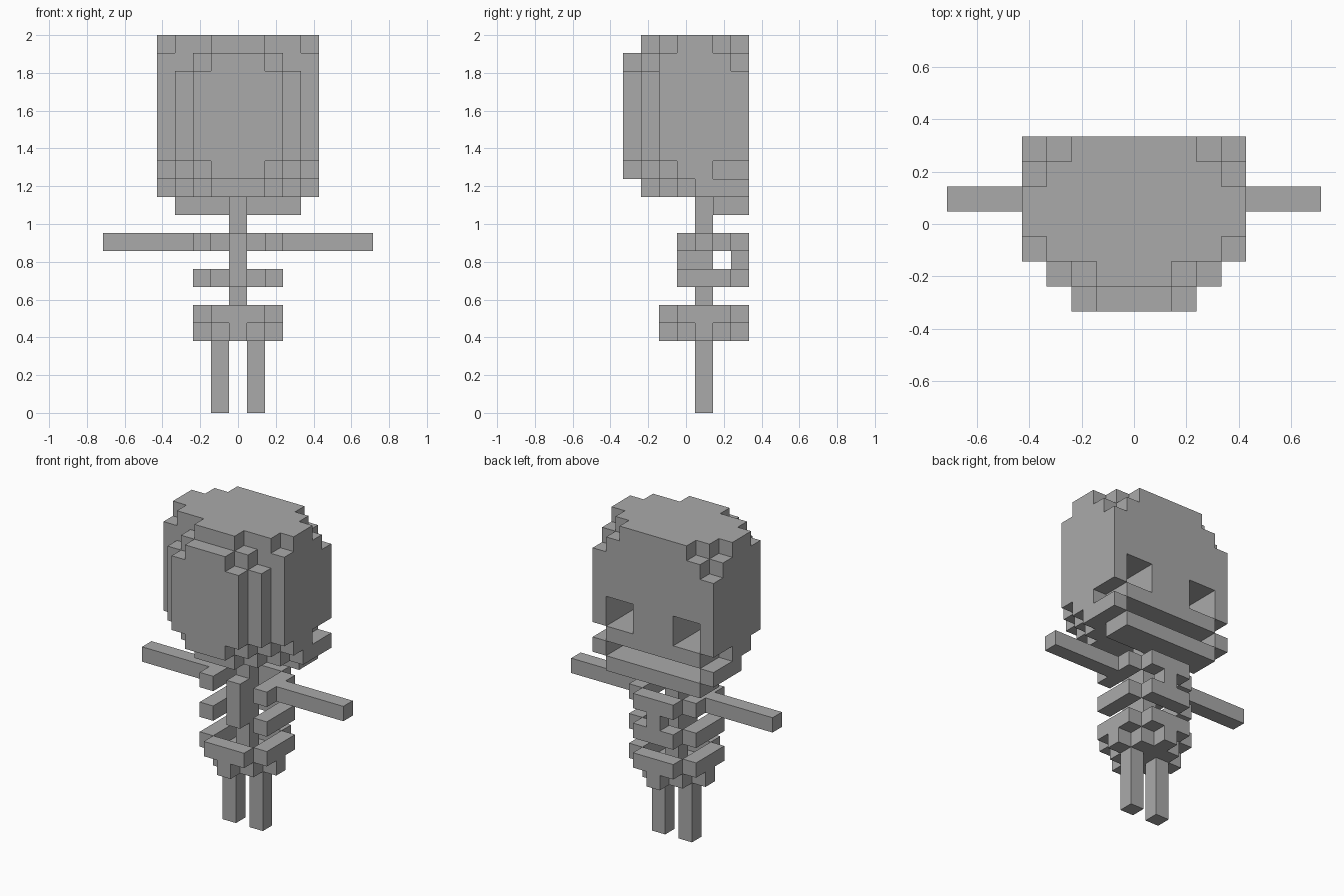
import bpy, bmesh
from mathutils import Vector

if "Cube" in bpy.data.objects:
    bpy.data.objects.remove(bpy.data.objects["Cube"])

U = 2 / 21  # edge of one block; cell (i, j, k) is centred on x = i*U, y = j*U

bone = bpy.data.materials.new("bone_grey")
bone.diffuse_color = (0.4, 0.4, 0.4, 1)
bone.use_nodes = True
bone.node_tree.nodes["Principled BSDF"].inputs["Base Color"].default_value = bone.diffuse_color


def box(i, j, k):
    """All cells in inclusive ranges of x, y and z."""
    return {(a, b, c) for a in range(i[0], i[1] + 1)
            for b in range(j[0], j[1] + 1) for c in range(k[0], k[1] + 1)}


def mirror(cells):
    return cells | {(-i, j, k) for i, j, k in cells}


def rib(k):
    """Side bars plus the bar across the chest."""
    return mirror(box((2, 2), (0, 2), (k, k))) | box((-1, 1), (3, 3), (k, k))


parts = {}

# Legs, arms and spine
parts["legs"] = mirror(box((1, 1), (1, 1), (0, 3)))
parts["arms"] = mirror(box((3, 7), (1, 1), (9, 9)))
parts["spine"] = box((0, 0), (1, 1), (5, 11)) | box((0, 0), (0, 0), (7, 9))

# Pelvis: diamond floor with a rounded ring on top
parts["pelvis"] = {c for c in box((-2, 2), (-1, 3), (4, 4)) if abs(c[0]) + abs(c[1] - 1) <= 2}
parts["pelvis"] |= {c for c in box((-2, 2), (-1, 3), (5, 5))
                    if max(abs(c[0]), abs(c[1] - 1)) == 2 and abs(c[0]) + abs(c[1] - 1) < 4}

# Rib cage with sternum
parts["ribs"] = rib(7) | rib(9)
parts["sternum"] = box((0, 0), (3, 3), (8, 8))

# Skull: for each layer, the rear and face limits by distance from the middle (|x| = 0..4)
REAR = {12: (-2, -2, -1, 0, 1), 13: (-3, -3, -2, -1, 0), 18: (-3, -3, -3, -2, -1),
        19: (-3, -3, -2, -1, -1), 20: (-2, -2, -1, -1, 0)}
FACE = {12: (1, 1, 1, 1, 3), 13: (3, 3, 3, 3, 1), 18: (3, 3, 3, 3, 3),
        19: (3, 3, 3, 3, 2), 20: (3, 3, 3, 2, 1)}
skull = set()
for k in range(12, 21):
    layer = k if k in REAR else 18
    for i in range(-4, 5):
        skull |= box((i, i), (REAR[layer][abs(i)], FACE[layer][abs(i)]), (k, k))
eye_sockets = mirror(box((2, 3), (1, 3), (14, 15)))
parts["skull"] = skull - eye_sockets
parts["jaw"] = box((-3, 3), (2, 3), (11, 11))

# Build only the outer faces of the joined blocks
solid = set().union(*parts.values())
for name, cells in parts.items():
    bm = bmesh.new()
    for cell in sorted(cells):
        centre = Vector((cell[0], cell[1], cell[2] + 0.5)) * U
        for axis in range(3):
            for sign in (-1, 1):
                near = list(cell)
                near[axis] += sign
                if tuple(near) in solid:
                    continue
                n, a, b = Vector(), Vector(), Vector()
                n[axis] = sign * U / 2
                a[(axis + 1) % 3] = U / 2
                b[(axis + 2) % 3] = sign * U / 2
                corners = (-a - b, a - b, a + b, -a + b)
                bm.faces.new([bm.verts.new(centre + n + c) for c in corners])
    bmesh.ops.remove_doubles(bm, verts=bm.verts, dist=1e-4)
    mesh = bpy.data.meshes.new(name)
    bm.to_mesh(mesh)
    bm.free()
    mesh.materials.append(bone)
    bpy.context.collection.objects.link(bpy.data.objects.new(name, mesh))
